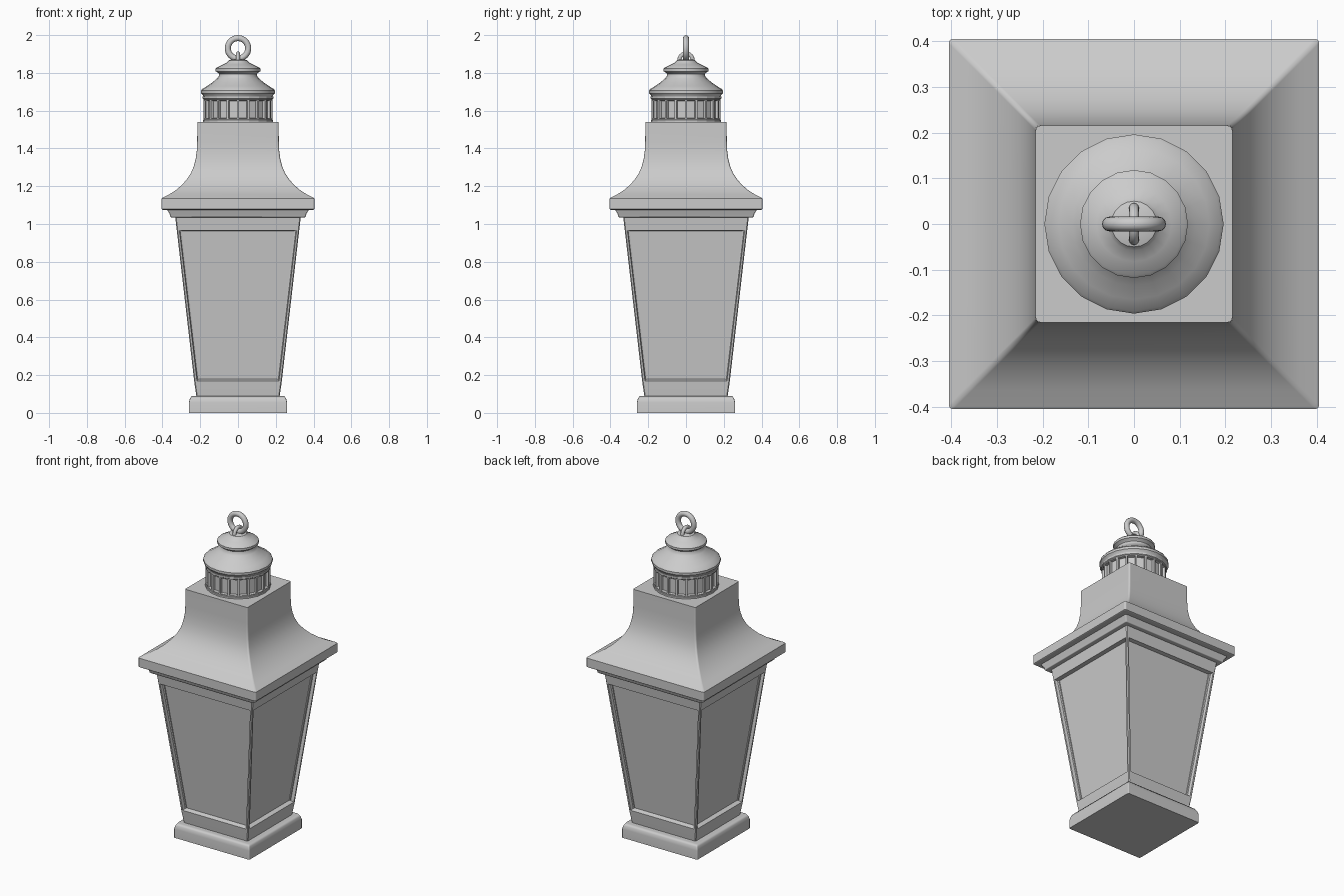
import bpy, bmesh, math
from math import radians, sin, cos, pi

cube = bpy.data.objects.get("Cube")
if cube:
    bpy.data.objects.remove(cube, do_unlink=True)

GREY = (0.6, 0.6, 0.6, 1.0)
metal = bpy.data.materials.new("plain grey")
metal.use_nodes = True
metal.diffuse_color = GREY
metal.node_tree.nodes["Principled BSDF"].inputs["Base Color"].default_value = GREY


def finish(name, bm, angle=32, weighted=False):
    """Turn a bmesh into a shaded object."""
    bmesh.ops.recalc_face_normals(bm, faces=bm.faces)
    mesh = bpy.data.meshes.new(name)
    bm.to_mesh(mesh)
    bm.free()
    mesh.materials.append(metal)
    obj = bpy.data.objects.new(name, mesh)
    bpy.context.collection.objects.link(obj)
    bpy.ops.object.select_all(action='DESELECT')
    obj.select_set(True)
    bpy.context.view_layer.objects.active = obj
    bpy.ops.object.shade_smooth_by_angle(angle=radians(angle))
    if weighted:
        obj.modifiers.new("face weights", 'WEIGHTED_NORMAL').keep_sharp = True
    return obj


def square_ring(half, radius, steps):
    """Outline of a square with rounded corners."""
    pts = []
    for corner in range(4):
        a0 = corner * pi / 2
        cx = (half - radius) * math.copysign(1, cos(a0 + pi / 4))
        cy = (half - radius) * math.copysign(1, sin(a0 + pi / 4))
        for i in range(steps + 1):
            a = a0 + i * pi / 2 / steps
            pts.append((cx + radius * cos(a), cy + radius * sin(a)))
    return pts


def circle_ring(radius, sides):
    return [(radius * cos(2 * pi * i / sides), radius * sin(2 * pi * i / sides))
            for i in range(sides)]


def loft(profile, outline):
    """Skin stacked outlines; returns the bmesh and its bands of side faces."""
    bm = bmesh.new()
    rings = [[bm.verts.new((x, y, z)) for x, y in outline(size)] for size, z in profile]
    bands = []
    for low, high in zip(rings, rings[1:]):
        n = len(low)
        bands.append([bm.faces.new((low[i], low[(i + 1) % n], high[(i + 1) % n], high[i]))
                      for i in range(n)])
    bm.faces.new(rings[0][::-1])
    bm.faces.new(rings[-1])
    bm.normal_update()
    return bm, bands


def square_part(name, profile, radius=0.006, steps=2):
    bm, _ = loft(profile, lambda s: square_ring(s, radius, steps))
    return finish(name, bm, 50, True)


def recess(bm, faces, border, slope, depth):
    """Frame each face, then sink its middle."""
    bmesh.ops.inset_individual(bm, faces=faces, thickness=border)
    bmesh.ops.inset_individual(bm, faces=faces, thickness=slope, depth=-depth)


# Foot
square_part("base", [(0.26, 0), (0.26, 0.055), (0.255, 0.075), (0.245, 0.09)])

# Tapered housing with a sunken panel on each side
bm, bands = loft([(0.22, 0.085), (0.231, 0.16), (0.325, 0.975), (0.333, 1.04)],
                 lambda s: square_ring(s, 0.005, 1))
panels = sorted(bands[1], key=lambda f: f.calc_area())[-4:]
recess(bm, panels, 0.013, 0.008, 0.026)
finish("housing", bm, 25)

# Stepped moulding under the eaves
square_part("cornice", [(0.355, 1.035), (0.36, 1.04), (0.362, 1.055), (0.372, 1.07), (0.372, 1.08)])

# Flared roof
square_part("roof", [
    (0.398, 1.075), (0.405, 1.08), (0.405, 1.135), (0.398, 1.14), (0.362, 1.158),
    (0.328, 1.18), (0.298, 1.206), (0.272, 1.235), (0.25, 1.268), (0.234, 1.305),
    (0.224, 1.345), (0.218, 1.39), (0.216, 1.44), (0.215, 1.54)], 0.01, 3)

# Vented drum
SIDES = 20
bm, bands = loft([(0.185, 1.535), (0.185, 1.55), (0.182, 1.552), (0.182, 1.66),
                  (0.187, 1.664), (0.187, 1.675)],
                 lambda r: circle_ring(r, SIDES))
recess(bm, bands[2], 0.008, 0.004, 0.015)
finish("vent_drum", bm, 15)

# Domed cap and finial
bm, _ = loft([(0.182, 1.67), (0.185, 1.68), (0.196, 1.692), (0.196, 1.706), (0.19, 1.714),
              (0.165, 1.73), (0.135, 1.75), (0.11, 1.772), (0.102, 1.782), (0.1, 1.795),
              (0.108, 1.802), (0.118, 1.808), (0.118, 1.822), (0.112, 1.828),
              (0.082, 1.843), (0.058, 1.855), (0.05, 1.866), (0.03, 1.872)],
             lambda r: circle_ring(r, SIDES))
finish("cap", bm, 35)


def torus(name, z, major, minor, turn):
    bpy.ops.mesh.primitive_torus_add(
        location=(0, 0, z), rotation=(pi / 2, 0, turn), major_radius=major,
        minor_radius=minor, major_segments=32, minor_segments=12)
    obj = bpy.context.object
    obj.name = name
    obj.data.materials.append(metal)
    bpy.ops.object.shade_smooth()


# Hanging hardware
torus("hook_loop", 1.867, 0.035, 0.011, pi / 2)
torus("hanging_ring", 1.93, 0.054, 0.016, 0)
